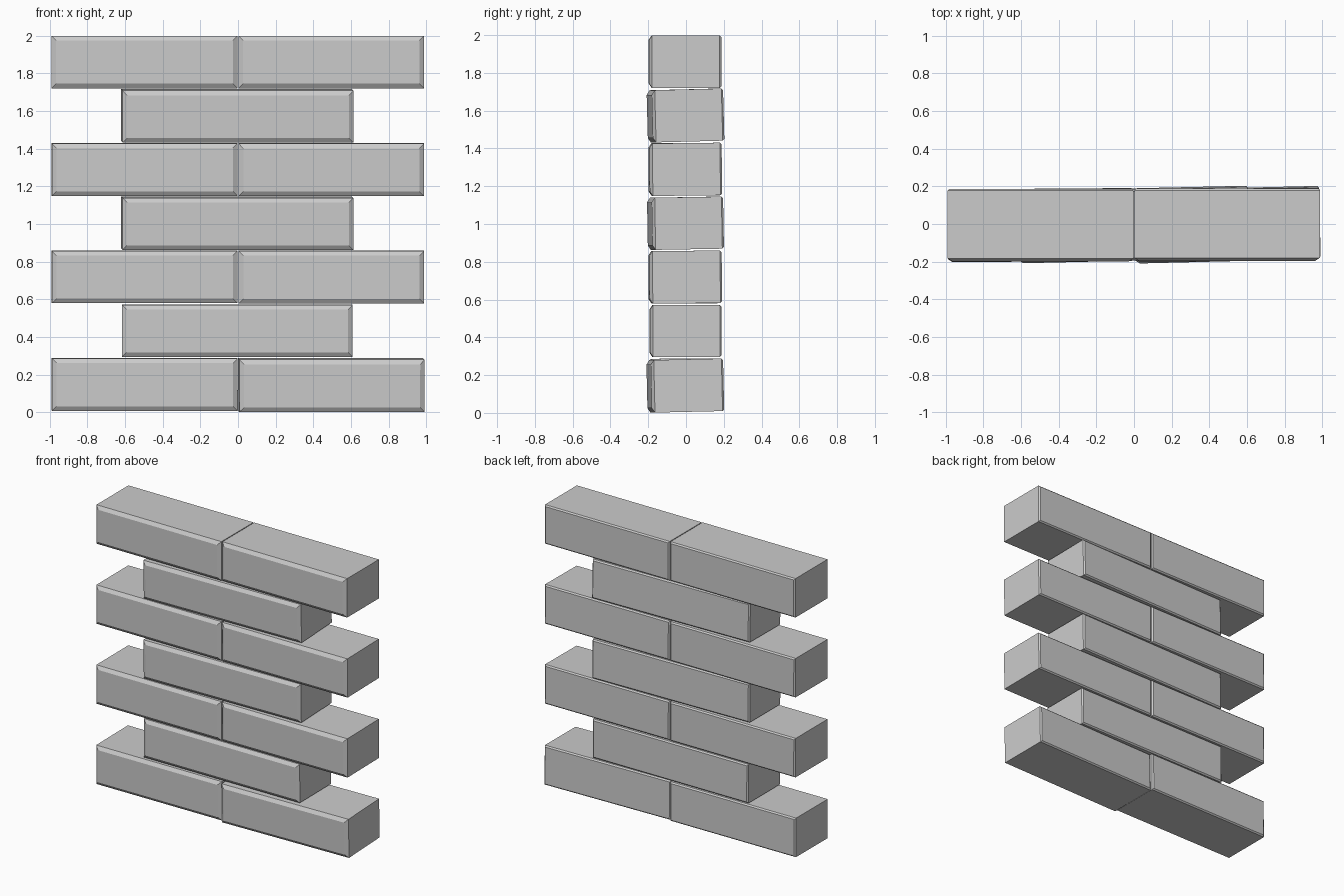
import bpy, bmesh
from math import radians

if "Cube" in bpy.data.objects:
    bpy.data.objects.remove(bpy.data.objects["Cube"])


def brick(name, length, height, depth, loc, tilt, yaw):
    """Brick lofted front to back: wide chamfer in front, fine one behind."""
    bm = bmesh.new()
    h = depth / 2
    # (y, inset in x/z)
    profile = [(-h, 0.024), (-h + 0.016, 0.0), (h - 0.009, 0.0), (h, 0.009)]
    rings = []
    for y, inset in profile:
        a, c = length / 2 - inset, height / 2 - inset
        rings.append([bm.verts.new((sx * a, y, sz * c))
                      for sx, sz in ((-1, -1), (1, -1), (1, 1), (-1, 1))])
    for r0, r1 in zip(rings, rings[1:]):
        for i in range(4):
            j = (i + 1) % 4
            bm.faces.new((r0[i], r0[j], r1[j], r1[i]))
    bm.faces.new(rings[0])
    bm.faces.new(rings[-1])
    bmesh.ops.recalc_face_normals(bm, faces=bm.faces[:])
    me = bpy.data.meshes.new(name)
    bm.to_mesh(me)
    bm.free()
    ob = bpy.data.objects.new(name, me)
    bpy.context.collection.objects.link(ob)
    ob.location = loc
    ob.rotation_euler = (radians(tilt), 0, radians(yaw))


PITCH = 0.2852

# Odd courses: two bricks end to end (right-hand tilt and yaw per course)
pairs = {0: (1.3, 1.4), 2: (0.6, 0.3), 4: (0.7, 0.3), 6: (0.0, 0.0)}
for row, (tilt, yaw) in pairs.items():
    z = 0.1485 + row * PITCH
    brick(f"brick_left_{row}", 0.986, 0.278, 0.385,
          (-0.496, -0.006, z), tilt * 0.3, yaw * 0.3)
    brick(f"brick_right_{row}", 0.984, 0.278, 0.383,
          (0.495, -0.004, z - (0.004 if row == 0 else 0)), tilt, yaw)

# Even courses: one long centred brick
singles = {1: (0.2, 0.2), 3: (1.0, 1.2), 5: (1.5, 1.3)}
for row, (tilt, yaw) in singles.items():
    brick(f"brick_middle_{row}", 1.225, 0.276, 0.378,
          (-0.004, -0.003, 0.1485 + row * PITCH), tilt, yaw)
